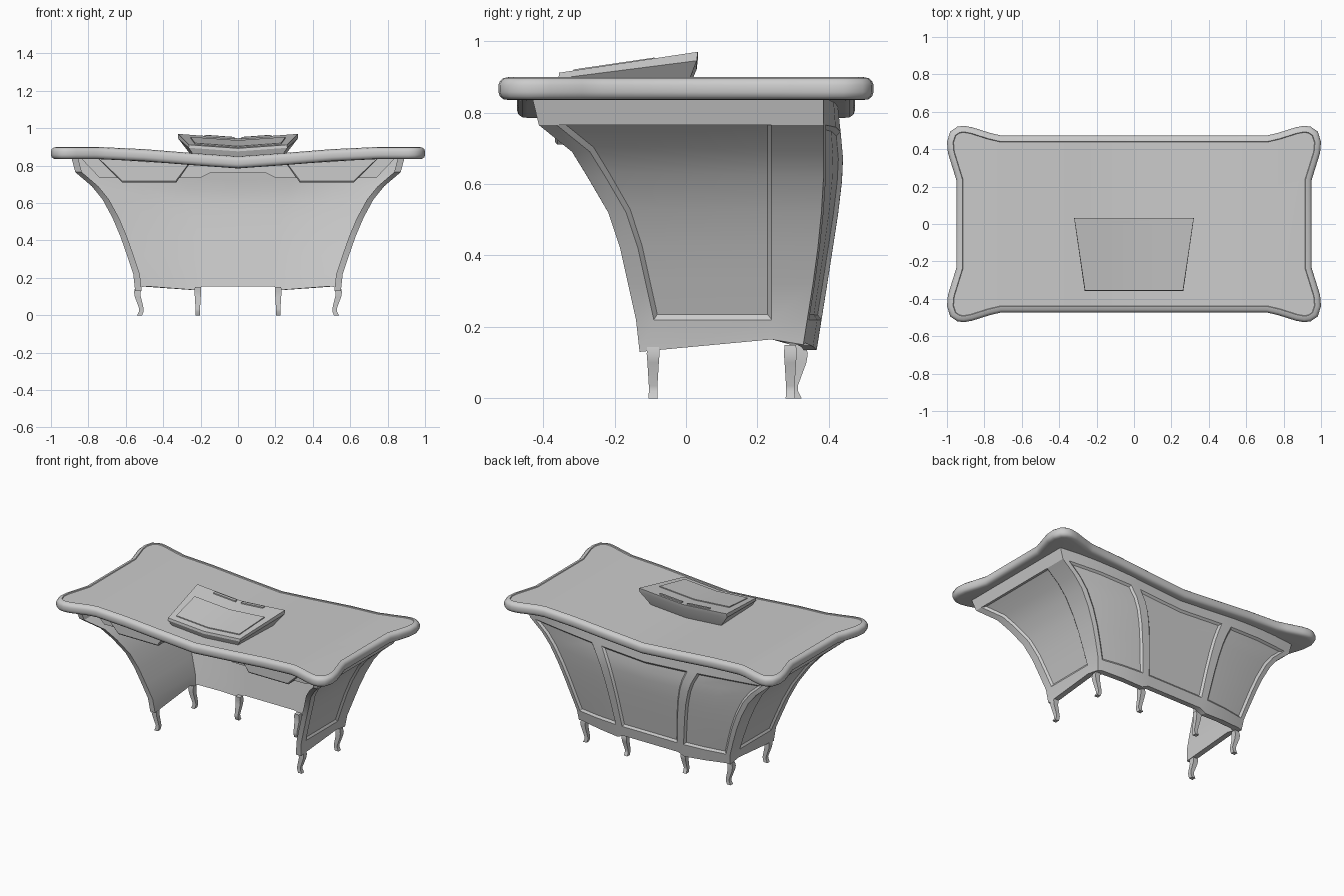
import bpy, bmesh, math
from mathutils import Vector

if "Cube" in bpy.data.objects:
    bpy.data.objects.remove(bpy.data.objects["Cube"])


def ip(v, table):
    """Piecewise linear lookup."""
    if v <= table[0][0]:
        return table[0][1]
    for (a, p), (b, q) in zip(table, table[1:]):
        if v <= b:
            return p + (q - p) * (v - a) / (b - a)
    return table[-1][1]


def dip(x):
    """Sag of the desk towards its middle."""
    return ip(abs(x), [(0, -.05), (.25, -.032), (.5, -.012), (.75, 0)])


def finish(bm, name, angle=30):
    bmesh.ops.recalc_face_normals(bm, faces=bm.faces)
    me = bpy.data.meshes.new(name)
    bm.to_mesh(me)
    bm.free()
    ob = bpy.data.objects.new(name, me)
    bpy.context.collection.objects.link(ob)
    bpy.ops.object.select_all(action='DESELECT')
    ob.select_set(True)
    bpy.context.view_layer.objects.active = ob
    bpy.ops.object.shade_smooth_by_angle(angle=math.radians(angle))
    return ob


def loft(rings):
    """Closed rings of points, capped at both ends."""
    bm = bmesh.new()
    vs = [[bm.verts.new(p) for p in r] for r in rings]
    n = len(vs[0])
    for a, b in zip(vs, vs[1:]):
        for i in range(n):
            bm.faces.new((a[i], a[(i + 1) % n], b[(i + 1) % n], b[i]))
    bm.faces.new(vs[0][::-1])
    bm.faces.new(vs[-1])
    return bm


def sag(bm, cuts, shift=0):
    """Slice across x and bend down along the dip."""
    for x in cuts:
        bmesh.ops.bisect_plane(bm, geom=bm.verts[:] + bm.edges[:] + bm.faces[:],
                               plane_co=(x, 0, 0), plane_no=(1, 0, 0))
    for v in bm.verts:
        v.co.z += dip(v.co.x) + shift
    return bm


def offset(poly, d):
    """Inward mitred offset of a counter-clockwise outline."""
    out = []
    for i, p in enumerate(poly):
        p = Vector(p)
        e1 = (p - Vector(poly[i - 1])).normalized()
        e2 = (Vector(poly[(i + 1) % len(poly)]) - p).normalized()
        n1, n2 = Vector((-e1.y, e1.x)), Vector((-e2.y, e2.x))
        out.append(p + (n1 + n2) * d / (1 + n1.dot(n2)))
    return out


# Table top: scalloped outline, rounded edge, sagging middle
q = [(.95, .235), (.967, .29), (.995, .38), (1, .44), (.982, .495), (.945, .52),
     (.91, .525), (.865, .517), (.77, .487), (.71, .473)]
half = q + [(-x, y) for x, y in q[::-1]]
outline = half + [(-x, -y) for x, y in half]
edge = [(.03, .835), (.014, .837), (.004, .845), (0, .857), (0, .877),
        (.004, .888), (.013, .896), (.032, .9), (.035, .895)]
top = loft([[(p.x, p.y, z) for p in offset(outline, d)] for d, z in edge])
finish(sag(top, (-.75, -.5, -.25, 0, .25, .5, .75)), "table_top", 42)

# Body: flared side walls and bowed back, open at the front
XS = [(.13, .55), (.22, .56), (.4, .62), (.59, .70), (.70, .79), (.765, .87), (.84, .89)]
YF = [(.13, -.13), (.22, -.14), (.49, -.20), (.68, -.31), (.73, -.355), (.77, -.42), (.84, -.43)]
YC = [(.13, .325), (.38, .365), (.58, .385), (.84, .385)]
YM = [(.13, .365), (.38, .405), (.58, .435), (.70, .44), (.84, .425)]
FOOT = [.13, .135, .165, .15, .155, .145, .135, .155, .155]
ROWS = [None, .22, .32, .42, .52, .62, .69, .765, .84]


def wall_point(c, z, t):
    """Column c (0 front edge, 3 corner, 8 centre of back), height z, inset t."""
    x, yf, yc, ym = ip(z, XS) - t, ip(z, YF), ip(z, YC) - t, ip(z, YM) - t
    if c < 4:
        p = (x, (yf, yf + .05, .24, yc)[c])
    elif c < 7:
        f = (.08, .5, .93)[c - 4]
        p = (x * (1 - .6 * f), yc + (ym - yc) * math.sin(f * math.pi / 2))
    else:
        p = (x * (.36, 0)[c - 7], ym)
    return Vector((*p, z + dip(p[0]) * min(1, max(0, (z - .5) / .3))))


def wall_grid(bm, t):
    grid = []
    for r in ROWS:
        row = [wall_point(c, r or FOOT[c], t) for c in range(9)]
        row += [Vector((-p.x, p.y, p.z)) for p in row[7::-1]]
        grid.append([bm.verts.new(p) for p in row])
    return grid


bm = bmesh.new()
A, B = wall_grid(bm, 0), wall_grid(bm, .035)
cells = {}
for r in range(8):
    for c in range(16):
        cells[r, c] = bm.faces.new((A[r][c], A[r][c + 1], A[r + 1][c + 1], A[r + 1][c]))
        bm.faces.new((B[r][c], B[r + 1][c], B[r + 1][c + 1], B[r][c + 1]))
    for c in (0, 16):
        bm.faces.new((A[r][c], A[r + 1][c], B[r + 1][c], B[r][c]))
for r in (0, 8):
    for c in range(16):
        bm.faces.new((A[r][c], A[r][c + 1], B[r][c + 1], B[r][c]))
bmesh.ops.recalc_face_normals(bm, faces=bm.faces)
for cols in ((1,), (4, 5), (7, 8), (10, 11), (14,)):      # recessed panels
    bmesh.ops.inset_region(bm, faces=[cells[r, c] for r in range(1, 7) for c in cols],
                           thickness=.012, depth=-.012, use_even_offset=True)
finish(bm, "body_walls", 28)


# Apron and drawers under the top
def front_prism(name, poly, front, back, inset=0):
    bm = loft([[(x, back, z) for x, z in poly], [(x, front, z) for x, z in poly]])
    if inset:
        bmesh.ops.recalc_face_normals(bm, faces=bm.faces)
        bm.faces.ensure_lookup_table()
        bmesh.ops.inset_region(bm, faces=[bm.faces[-1]], thickness=inset, depth=.006)
    finish(bm, name)


arch = [(.84, .84), (.74, .735), (.2, .735), (.15, .76)]
front_prism("apron", arch + [(-x, z) for x, z in arch[::-1]]
            + [(-.5, .825), (0, .79), (.5, .825)], -.34, -.3)
for s, side in ((1, "right"), (-1, "left")):
    front_prism("drawer_" + side, [(s * x, z) for x, z in
                ((.26, .81), (.33, .71), (.62, .71), (.75, .84))], -.36, -.1, .008)

# Legs: slim, kinked inwards; section = height, outward shift, half width
SECT = [(.15, .004, .016), (.125, .008, .018), (.1, .006, .016), (.035, -.014, .012),
        (.02, -.013, .012), (0, -.004, .013)]


def leg(name, x, y, d):
    rings = []
    for z, o, h in SECT:
        cx, cy = x + d[0] * o, y + d[1] * o
        rings.append([(cx + a * h, cy + b * h, z)
                      for a, b in ((-1, -1), (1, -1), (1, 1), (-1, 1))])
    finish(loft(rings), name)


for s, side in ((1, "right"), (-1, "left")):
    leg("front_leg_" + side, s * .53, -.092, (s, 0))
    leg("back_corner_leg_" + side, s * .53, .292, (s, 0))
    leg("back_middle_leg_" + side, s * .215, .315, (0, 1))


# Console: wedge with a lip, raised screen and two strips
def trapezoid(yf, xf, zf, yb, xb, zb):
    return [(-xf, yf, zf), (xf, yf, zf), (xb, yb, zb), (-xb, yb, zb)]


def slope(y):
    return .916 + (y + .355) * .139


SHIFT = -dip(.32)
CUTS = (-.25, -.12, 0, .12, .25)
wedge = loft([trapezoid(-.34, .235, .86, -.005, .25, .86),
              trapezoid(-.357, .264, .9, .03, .32, .945),
              trapezoid(-.355, .262, slope(-.355), .033, .32, slope(.033))])
finish(sag(wedge, CUTS, SHIFT), "console", 20)


def plate(name, x0, x1, x2, x3, yf, yb, h):
    rings = [[(x0, yf, slope(yf) + k), (x1, yf, slope(yf) + k),
              (x2, yb, slope(yb) + k), (x3, yb, slope(yb) + k)] for k in (-.005, h)]
    finish(sag(loft(rings), CUTS, SHIFT), name)


plate("console_screen", -.23, .23, .255, -.255, -.315, -.088, .006)
for s, side in ((1, "right"), (-1, "left")):
    plate("console_strip_" + side, s * .02, s * .18, s * .18, s * .02, .003, .018, .008)
